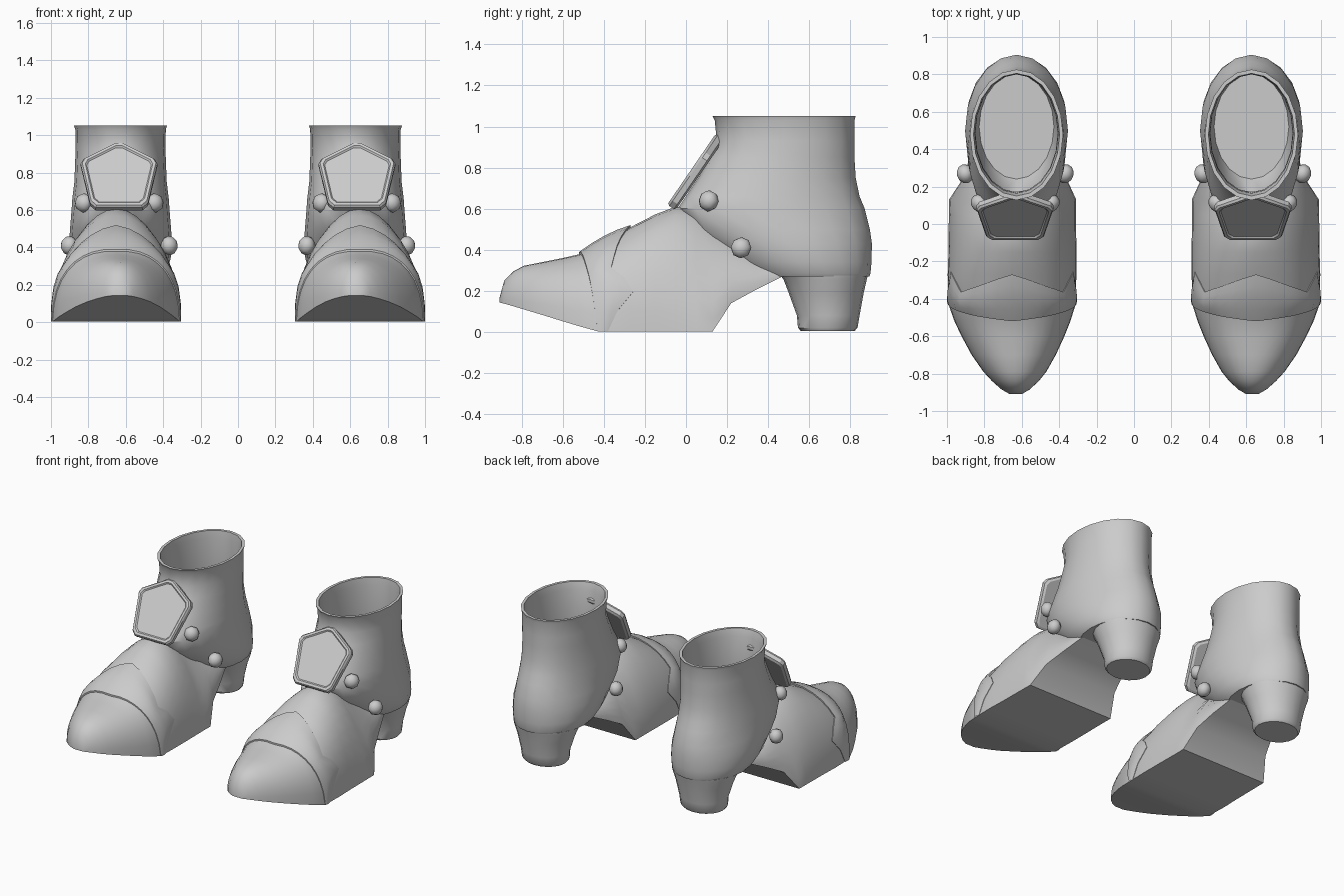
import bpy, bmesh, math
from mathutils import Vector

if "Cube" in bpy.data.objects:
    bpy.data.objects.remove(bpy.data.objects["Cube"])

leather = bpy.data.materials.new("grey_leather")
leather.diffuse_color = (0.6, 0.6, 0.6, 1)
leather.use_nodes = True
leather.node_tree.nodes["Principled BSDF"].inputs["Base Color"].default_value = leather.diffuse_color


def finish(name, bm, angle=35):
    """Turn a bmesh into a smooth-shaded part, mirrored to make the pair."""
    bmesh.ops.recalc_face_normals(bm, faces=bm.faces)
    me = bpy.data.meshes.new(name)
    bm.to_mesh(me)
    bm.free()
    me.materials.append(leather)
    ob = bpy.data.objects.new(name, me)
    bpy.context.collection.objects.link(ob)
    bpy.ops.object.select_all(action='DESELECT')
    ob.select_set(True)
    bpy.context.view_layer.objects.active = ob
    bpy.ops.object.shade_smooth_by_angle(angle=math.radians(angle))
    ob.modifiers.new("pair", 'MIRROR').use_mirror_merge = False
    return ob


def loft(name, rings, closed=True, caps=(True, True), angle=35):
    bm = bmesh.new()
    vs = [[bm.verts.new(p) for p in r] for r in rings]
    n = len(vs[0])
    for a, b in zip(vs, vs[1:]):
        for i in range(n if closed else n - 1):
            j = (i + 1) % n
            bm.faces.new((a[i], a[j], b[j], b[i]))
    if caps[0]:
        bm.faces.new(vs[0])
    if caps[1]:
        bm.faces.new(vs[-1])
    return finish(name, bm, angle)


def oval(z, yf, yb, hw, cx=-0.628, n=20):
    """Horizontal oval from front yf to back yb."""
    c, r = (yf + yb) / 2, (yb - yf) / 2
    return [(cx + hw * math.sin(2 * math.pi * i / n),
             c - r * math.cos(2 * math.pi * i / n), z) for i in range(n)]


# Ankle and shaft: outside from heel seat to rim, then down the lining
ankle = [(.27, .30, .893, .24), (.285, .28, .898, .25), (.34, .19, .903, .268),
         (.43, .09, .905, .275), (.5, .01, .895, .27), (.6, -.04, .87, .262),
         (.66, .0, .845, .258), (.75, .06, .826, .247), (.85, .115, .82, .243),
         (.93, .15, .82, .24), (1.03, .14, .82, .242), (1.052, .128, .826, .249),
         (1.052, .15, .805, .23), (1.0, .165, .8, .222), (.8, .17, .8, .22),
         (.6, .16, .82, .22), (.5, .24, .8, .2)]
loft("ankle_shaft", [oval(*r) for r in ankle])

# Heel block
heel = [(.275, .46, .885, .225), (.255, .475, .88, .22), (.19, .5, .865, .195),
        (.08, .54, .845, .165), (.02, .545, .835, .16), (.004, .56, .82, .148)]
loft("heel", [oval(*r) for r in heel])

# Foot sections: y, centre x, half width, bottom z, top z, arch exponent
FOOT = [(-.908, -.632, .035, .143, .165, 2), (-.885, -.633, .075, .138, .25, 2),
        (-.84, -.634, .125, .125, .295, 2), (-.79, -.637, .168, .11, .322, 2.1),
        (-.7, -.643, .225, .083, .34, 2.2), (-.6, -.647, .275, .052, .36, 2.3),
        (-.52, -.65, .31, .028, .378, 2.3), (-.43, -.652, .34, .003, .42, 2.3),
        (-.27, -.652, .344, .003, .51, 2.2), (-.15, -.65, .342, .003, .572, 2),
        (-.05, -.65, .341, .003, .61, 1.8), (.05, -.65, .34, .003, .6, 1.65),
        (.13, -.649, .34, .003, .56, 1.55), (.22, -.64, .29, .14, .49, 1.8),
        (.34, -.632, .25, .205, .4, 2), (.48, -.628, .2, .275, .36, 2)]
ARC = 18


def section(y):
    for a, b in zip(FOOT, FOOT[1:]):
        if y <= b[0]:
            t = (y - a[0]) / (b[0] - a[0])
            return [p + (q - p) * t for p, q in zip(a, b)]


def arch_point(y, i, grow=0.0):
    """Point i of the arched upper at y, pushed outwards by grow."""
    _, cx, hw, zb, zt, e = section(y)
    a = math.pi * i / ARC
    c, s = math.cos(a), max(0, math.sin(a))
    x = math.copysign(abs(c) ** (2 / e), c)
    return (cx + (hw + grow) * x, y, zb + (zt - zb + grow) * s ** (2 / e))


loft("foot", [[arch_point(r[0], i) for i in range(ARC + 1)] for r in FOOT], angle=40)

# Toe band: raised overlay with a peaked top and notched sides
def lerp_path(path, t):
    for (a, p), (b, q) in zip(path, path[1:]):
        if t <= b:
            return p + (q - p) * (t - a) / (b - a)
    return path[-1][1]


FRONT = [(0, -.43), (.25, -.455), (.6, -.49), (1, -.52)]
BACK = [(0, -.38), (.12, -.33), (.26, -.23), (.4, -.37), (.7, -.33), (1, -.27)]
rows = []
for k, grow in ((0, -.015), (0, .012), (.25, .026), (.5, .03), (.75, .024), (1, .01), (1, -.015)):
    row = []
    for i in range(ARC + 1):
        t = 1 - abs(2 * i / ARC - 1)
        f, b = lerp_path(FRONT, t), lerp_path(BACK, t)
        g = grow * (.25 + .75 * t) if grow > 0 else grow
        row.append(arch_point(f + (b - f) * k, i, g))
    rows.append(row)
loft("toe_band", rows, closed=False, caps=(False, False))

# Five-sided instep plate, leaning back against the shaft
UP = Vector((0, .565, .825))
OUT = Vector((0, -.825, .565))
BASE = Vector((-.636, -.055, .595))
SHAPE = [(-.125, 0), (.125, 0), (.155, .03), (.205, .285), (.19, .315),
         (.02, .418), (-.02, .418), (-.19, .315), (-.205, .285), (-.155, .03)]
plate = []
for scale, h in ((.93, -.005), (1, .005), (1, .032), (.96, .044), (.88, .044), (.84, .036)):
    plate.append([BASE + Vector((x * scale, 0, 0)) + UP * (.21 + (v - .21) * scale) + OUT * h
                  for x, v in SHAPE])
loft("instep_plate", plate, angle=30)

# Side studs, two on each side
for label, y, z, off, turn in (("upper", .11, .638, .19, .75), ("lower", .268, .41, .268, .3)):
    for side in (-1, 1):
        bm = bmesh.new()
        bmesh.ops.create_uvsphere(bm, u_segments=8, v_segments=6, radius=.052)
        axis = Vector((side * math.cos(turn), -math.sin(turn), .15)).normalized()
        rot = axis.to_track_quat('Z', 'Y')
        for v in bm.verts:
            v.co = rot @ Vector((v.co.x, v.co.y, v.co.z * .85)) + Vector((-.635 + side * off, y, z))
        finish(label + "_stud", bm, 50)
